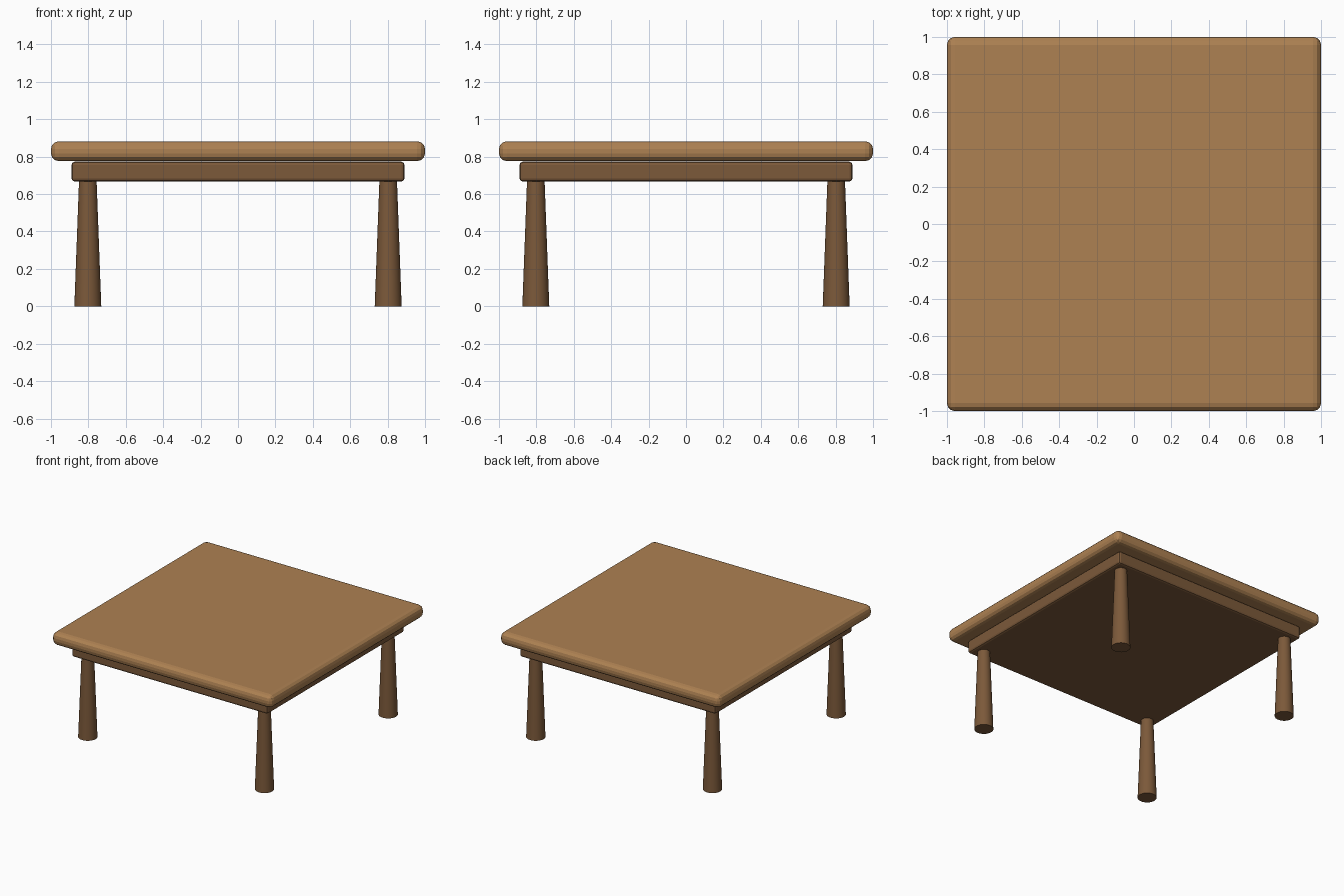
import bpy

if "Cube" in bpy.data.objects:
    bpy.data.objects.remove(bpy.data.objects["Cube"])


def material(name, color):
    m = bpy.data.materials.new(name)
    m.diffuse_color = (*color, 1)
    m.use_nodes = True
    m.node_tree.nodes["Principled BSDF"].inputs["Base Color"].default_value = m.diffuse_color
    return m


light_wood = material("light wood", (0.42, 0.22, 0.085))
dark_wood = material("dark wood", (0.20, 0.10, 0.042))


def slab(name, half, z0, z1, bevel, segments, mat):
    bpy.ops.mesh.primitive_cube_add(size=1, location=(0, 0, (z0 + z1) / 2))
    ob = bpy.context.object
    ob.name = name
    ob.scale = (2 * half, 2 * half, z1 - z0)
    bpy.ops.object.transform_apply(location=False, rotation=False, scale=True)
    mod = ob.modifiers.new("rounded edges", 'BEVEL')
    mod.width = bevel
    mod.segments = segments
    ob.data.materials.append(mat)


# Rounded top and the solid apron below it
slab("table_top", 1.0, 0.776, 0.882, 0.042, 3, light_wood)
slab("apron", 0.89, 0.667, 0.773, 0.017, 2, dark_wood)

# Four round legs, wider at the foot
for side, x in (("left", -0.803), ("right", 0.803)):
    for end, y in (("front", -0.803), ("back", 0.803)):
        h = 0.67
        bpy.ops.mesh.primitive_cone_add(vertices=32, radius1=0.072, radius2=0.047,
                                        depth=h, location=(x, y, h / 2))
        leg = bpy.context.object
        leg.name = f"{end}_{side}_leg"
        leg.data.materials.append(dark_wood)
        bpy.ops.object.shade_smooth_by_angle()
